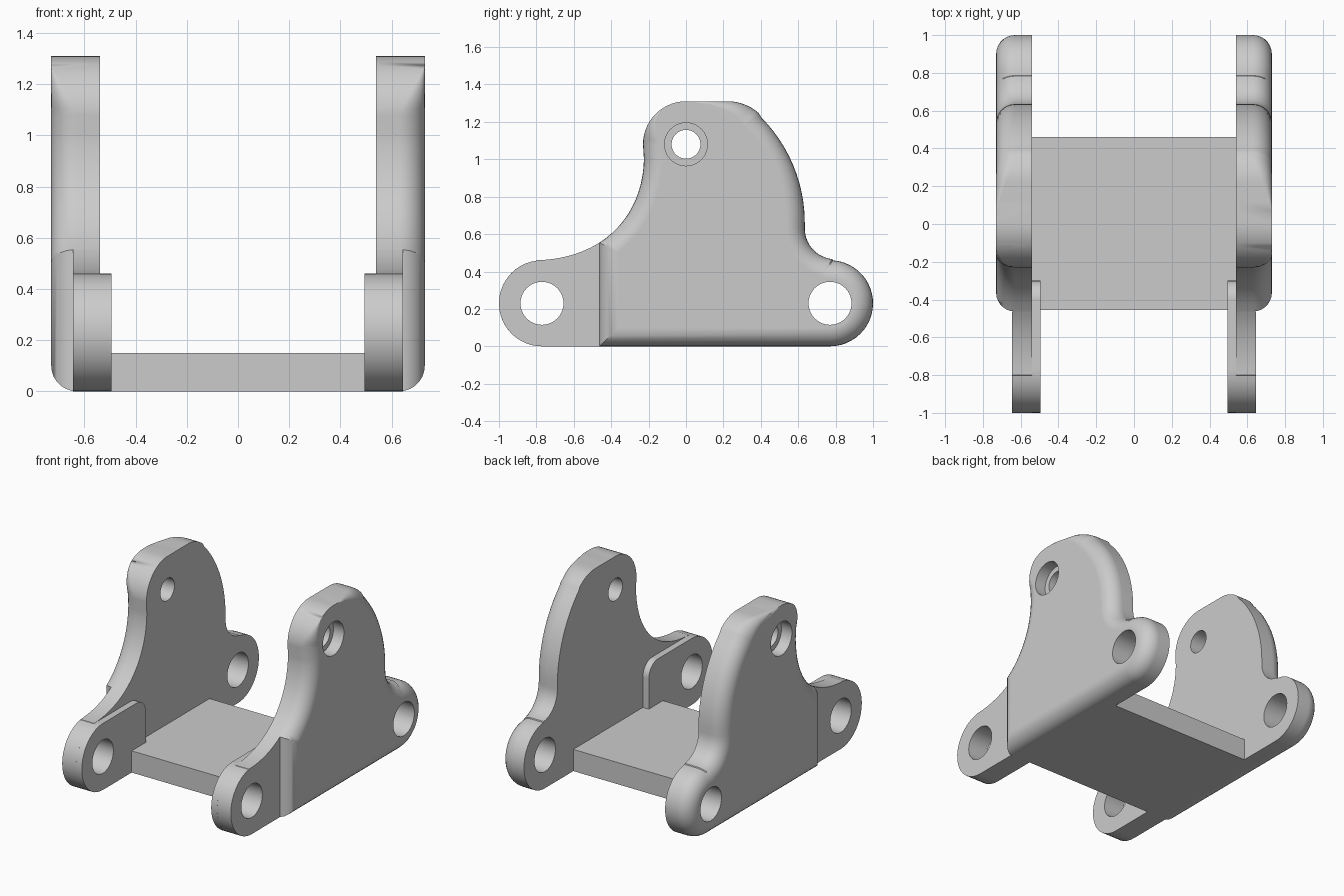
import bpy
import bmesh
from math import sin, cos, radians, pi
from mathutils import Vector

cube = bpy.data.objects.get("Cube")
if cube:
    bpy.data.objects.remove(cube, do_unlink=True)

GREY = (0.6, 0.6, 0.6, 1)
mat = bpy.data.materials.new("light_grey")
mat.use_nodes = True
mat.diffuse_color = GREY
next(n for n in mat.node_tree.nodes
     if n.type == 'BSDF_PRINCIPLED').inputs["Base Color"].default_value = GREY


def arc(cy, cz, r, a0, a1, n=16):
    """Points (y, z) along a circular arc, angles in degrees."""
    angles = [radians(a0 + (a1 - a0) * i / n) for i in range(n + 1)]
    return [Vector((cy + r * cos(a), cz + r * sin(a))) for a in angles]


def front_sweep(t0, t1, n=12):
    """Concave curve from the head (t=1) down to the front lug (t=0)."""
    a, b, c, d = (Vector(p) for p in
                  ((-0.8, 0.46), (-0.42, 0.47), (-0.23, 0.72), (-0.225, 1.0)))
    pts = []
    for i in range(n + 1):
        t = t0 + (t1 - t0) * i / n
        s = 1 - t
        pts.append(a * s**3 + b * 3 * s * s * t + c * 3 * s * t * t + d * t**3)
    return pts


def inset(points, radii):
    """Move each outline point inward by its own distance, with mitred corners."""
    out = []
    for i, p in enumerate(points):
        d1 = (p - points[i - 1]).normalized()
        d2 = (points[(i + 1) % len(points)] - p).normalized()
        n1, n2 = Vector((-d1.y, d1.x)), Vector((-d2.y, d2.x))
        out.append(p + (n1 + n2) * radii[i] / (1 + n1.dot(n2)))
    return out


def loft(name, layers):
    """Closed solid through (x list, outline) layers of equal point count."""
    bm = bmesh.new()
    rings = [[bm.verts.new((x, p.x, p.y)) for x, p in zip(xs, pts)]
             for xs, pts in layers]
    for low, high in zip(rings, rings[1:]):
        for i in range(len(low)):
            j = (i + 1) % len(low)
            bm.faces.new((low[i], low[j], high[j], high[i]))
    bm.faces.new(rings[0][::-1])
    bm.faces.new(rings[-1])
    bmesh.ops.remove_doubles(bm, verts=bm.verts, dist=1e-5)
    bmesh.ops.recalc_face_normals(bm, faces=bm.faces)
    mesh = bpy.data.meshes.new(name)
    bm.to_mesh(mesh)
    bm.free()
    mesh.materials.append(mat)
    obj = bpy.data.objects.new(name, mesh)
    bpy.context.collection.objects.link(obj)
    return obj


def prism(name, pts, x0, x1):
    return loft(name, [([x] * len(pts), pts) for x in (x0, x1)])


def activate(obj):
    bpy.ops.object.select_all(action='DESELECT')
    obj.select_set(True)
    bpy.context.view_layer.objects.active = obj


def drill(obj, y, z, r, x0=0.4, x1=0.9):
    """Cut a round hole along x."""
    cutter = prism("cutter", arc(y, z, r, 0, 360, 40)[:-1], x0, x1)
    cutter.hide_render = True
    activate(obj)
    mod = obj.modifiers.new("hole", 'BOOLEAN')
    mod.operation, mod.solver, mod.object = 'DIFFERENCE', 'EXACT', cutter
    bpy.ops.object.modifier_apply(modifier=mod.name)
    bpy.data.objects.remove(cutter, do_unlink=True)


def finish(obj):
    """Smooth the curves, keep flats flat, and mirror to the other side."""
    activate(obj)
    bpy.ops.object.shade_smooth_by_angle(angle=radians(30))
    obj.modifiers.new("mirror", 'MIRROR')
    obj.modifiers.new("normals", 'WEIGHTED_NORMAL').keep_sharp = True


INNER, OUTER, WEB, BOSS = 0.54, 0.73, 0.645, 0.495
LUG_Y, LUG_Z, LUG_R, HOLE_R = 0.77, 0.23, 0.23, 0.115
SPLIT = 0.36
FRONT = front_sweep(1, SPLIT)[-1].x

# Side plate outline: rear lug, rear neck, curved back, head, front sweep
outline = [Vector((FRONT, 0))]
outline += arc(LUG_Y, LUG_Z, LUG_R, -90, 86, 24)
outline += arc(0.8, 0.63, 0.165, 264, 180, 10)
outline += arc(-0.165, 0.66, 0.8, 1, 45, 12)
outline += arc(0.223, 1.06, 0.25, 48, 90, 8)
outline += [Vector((y, 1.31)) for y in (0.17, 0.12, 0.07)]
outline += arc(0, 1.08, 0.23, 90, 180, 14)
outline += front_sweep(1, SPLIT)


def edge_radius(p):
    """Outer edge rounding, which dies out at the top of the head."""
    fade = (p.x - 0.08) / 0.27 if p.x > 0.06 else (1.27 - p.y) / 0.18
    if p.y < 0.9:
        fade = 1
    return 0.1 * min(1, max(0, fade))


radii = [edge_radius(p) for p in outline]
layers = [([INNER] * len(outline), outline)]
STEPS = 7
for k in range(STEPS + 1):
    a = pi / 2 * k / STEPS
    layers.append(([OUTER - r * (1 - sin(a)) for r in radii],
                   inset(outline, [r * (1 - cos(a)) for r in radii])))
side_plates = loft("side_plates", layers)
drill(side_plates, LUG_Y, LUG_Z, HOLE_R)
drill(side_plates, 0, 1.08, 0.077)
drill(side_plates, 0, 1.08, HOLE_R, OUTER - 0.08)
finish(side_plates)

# Front lugs, continuing the sweep in a thinner web
web = [Vector((FRONT, 0))] + front_sweep(SPLIT, 0)
web += arc(-LUG_Y, LUG_Z, LUG_R, 98, 270, 24)
front_lugs = prism("front_lugs", web, INNER, WEB)
drill(front_lugs, -LUG_Y, LUG_Z, HOLE_R)
finish(front_lugs)

# Raised pads on the inner faces of the front lugs
pad = arc(-LUG_Y, LUG_Z, LUG_R, 90, 270, 24)
pad += [Vector((-0.3, 0))] + arc(-0.4, 0.36, 0.1, 0, 90, 8)
lug_pads = prism("lug_pads", pad, BOSS, INNER)
drill(lug_pads, -LUG_Y, LUG_Z, HOLE_R)
finish(lug_pads)

# Floor plate joining the two sides
floor = [Vector(p) for p in
         ((-0.455, 0), (0.46, 0), (0.46, 0.15), (-0.455, 0.15))]
prism("floor_plate", floor, -INNER, INNER)
